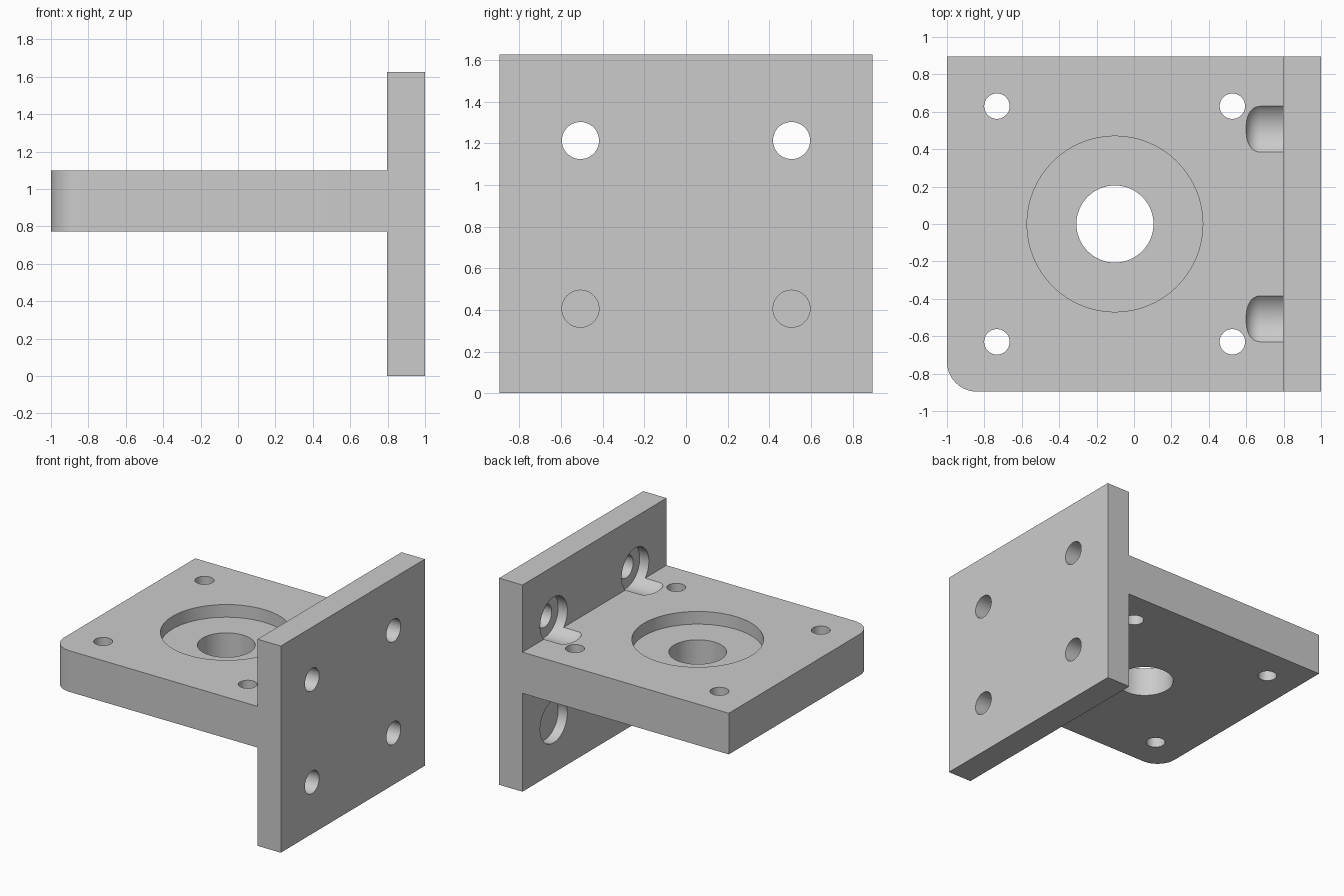
import bpy, bmesh, math
from mathutils import Matrix, Vector

if "Cube" in bpy.data.objects:
    bpy.data.objects.remove(bpy.data.objects["Cube"], do_unlink=True)

HALF_Y = 0.896
WALL_X, WALL_TOP = 0.797, 1.627
BASE_LOW, BASE_TOP = 0.774, 1.098

grey = bpy.data.materials.new("plain grey")
grey.use_nodes = True
grey.diffuse_color = (0.6, 0.6, 0.6, 1)
grey.node_tree.nodes["Principled BSDF"].inputs["Base Color"].default_value = grey.diffuse_color


def add_object(name, bm):
    bmesh.ops.recalc_face_normals(bm, faces=bm.faces)
    mesh = bpy.data.meshes.new(name)
    bm.to_mesh(mesh)
    bm.free()
    mesh.materials.append(grey)
    obj = bpy.data.objects.new(name, mesh)
    bpy.context.collection.objects.link(obj)
    return obj


def lathe(name, profile, origin, along_x=False):
    """Closed solid turned from (radius, height) points, upright or along x."""
    bm = bmesh.new()
    verts = [bm.verts.new((r, 0, h)) for r, h in profile]
    edges = [bm.edges.new(pair) for pair in zip(verts, verts[1:])]
    bmesh.ops.spin(bm, geom=verts + edges, axis=(0, 0, 1), cent=(0, 0, 0),
                   angle=math.tau, steps=64)
    bmesh.ops.remove_doubles(bm, verts=bm.verts, dist=1e-5)
    turn = Matrix.Rotation(math.pi / 2, 4, "Y") if along_x else Matrix()
    bm.transform(Matrix.Translation(origin) @ turn)
    obj = add_object(name, bm)
    obj.hide_render = True
    return obj


def drill(radius, low, high):
    return [(0, low), (radius, low), (radius, high), (0, high)]


# Bracket body: sideways T profile, extruded front to back
bm = bmesh.new()
outline = [(-1, BASE_LOW), (WALL_X, BASE_LOW), (WALL_X, 0), (1, 0),
           (1, WALL_TOP), (WALL_X, WALL_TOP), (WALL_X, BASE_TOP), (-1, BASE_TOP)]
face = bm.faces.new([bm.verts.new((x, -HALF_Y, z)) for x, z in outline])
new = bmesh.ops.extrude_face_region(bm, geom=[face])["geom"]
bmesh.ops.translate(bm, vec=(0, 2 * HALF_Y, 0),
                    verts=[g for g in new if isinstance(g, bmesh.types.BMVert)])
bmesh.ops.recalc_face_normals(bm, faces=bm.faces)
# One rounded corner on the base plate
corner = [e for e in bm.edges
          if all(v.co.x < -0.99 and v.co.y < 0 for v in e.verts)]
bmesh.ops.bevel(bm, geom=corner, offset=0.16, segments=14, profile=0.5, affect="EDGES")
body = add_object("mounting_bracket", bm)

# Central bore and its round recess
cutters = [
    lathe("bore_cutter", drill(0.206, 0.6, 1.3), (-0.102, 0, 0)),
    lathe("recess_cutter", drill(0.47, BASE_TOP - 0.1, 1.3), (-0.102, 0, 0)),
]

# Screw holes through the base plate
for x in (-0.733, 0.526):
    for y in (-0.63, 0.63):
        cutters.append(lathe("base_hole_cutter", drill(0.068, 0.6, 1.3), (x, y, 0)))

# Counterbored wall holes; the round-nosed counterbore also grooves the base
R, F, NOSE = 0.169, 0.08, 0.674
nose = [(R - F + F * math.sin(a), NOSE - F * math.cos(a))
        for a in (math.pi / 2 * i / 10 for i in range(11))]
counterbore = [(0, NOSE - F)] + nose + [(R, 0.877), (0, 0.877)]
for z in (0.406, 1.214):
    for y in (-0.507, 0.507):
        cutters.append(lathe("wall_hole_cutter", drill(0.089, 0.7, 1.2), (0, y, z), True))
        cutters.append(lathe("counterbore_cutter", counterbore, (0, y, z), True))

# Cut everything out of the body
for cutter in cutters:
    mod = body.modifiers.new(cutter.name, "BOOLEAN")
    mod.operation, mod.solver, mod.object = "DIFFERENCE", "EXACT", cutter
graph = bpy.context.evaluated_depsgraph_get()
body.data = bpy.data.meshes.new_from_object(body.evaluated_get(graph))
body.modifiers.clear()
for cutter in cutters:
    bpy.data.objects.remove(cutter, do_unlink=True)

# Smooth curved walls, crisp edges
bpy.ops.object.select_all(action="DESELECT")
body.select_set(True)
bpy.context.view_layer.objects.active = body
bpy.ops.object.shade_smooth_by_angle(angle=math.radians(30))
